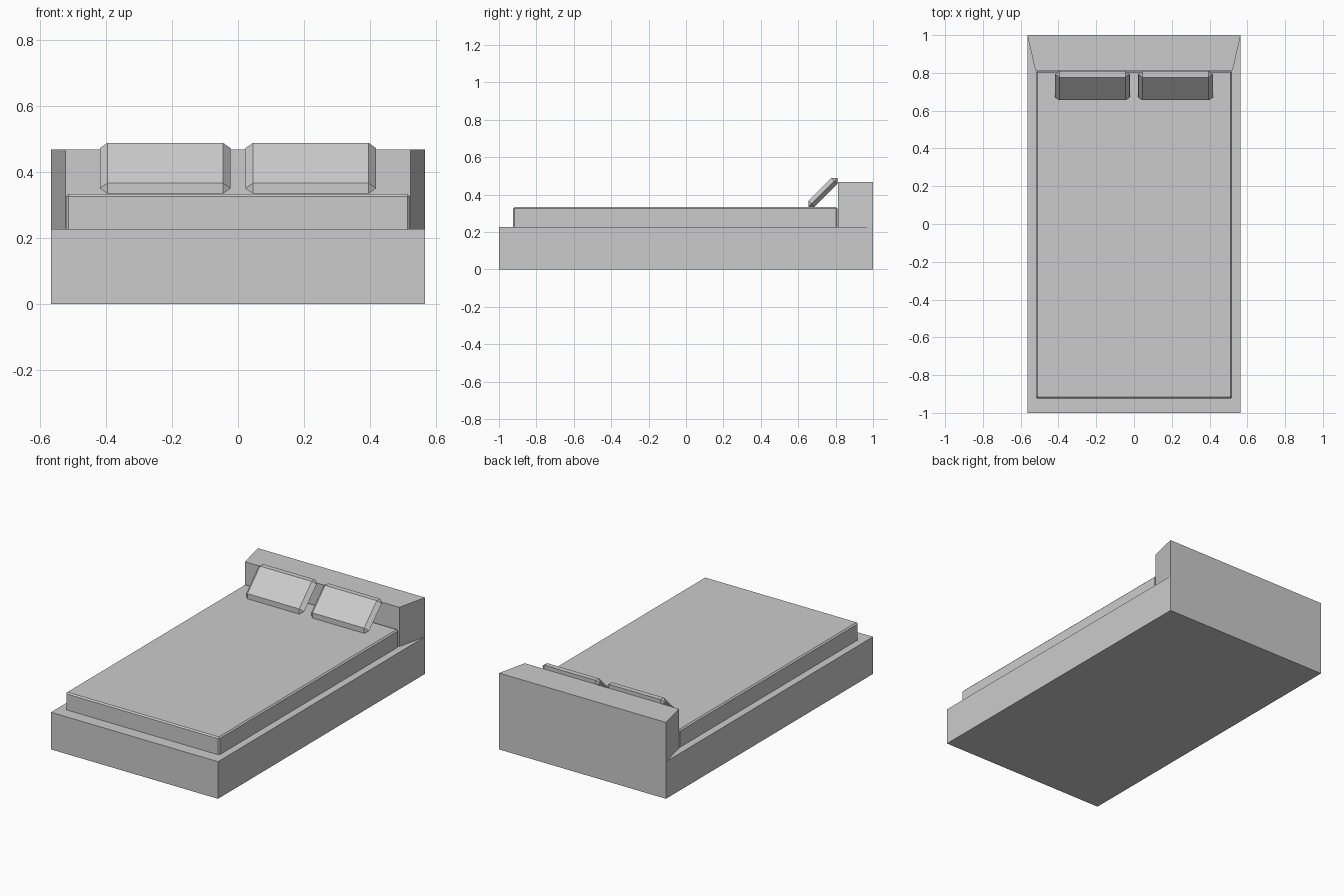
import bpy, bmesh
from math import radians
from mathutils import Matrix

if "Cube" in bpy.data.objects:
    bpy.data.objects.remove(bpy.data.objects["Cube"])


def make_object(name, bm):
    bmesh.ops.recalc_face_normals(bm, faces=bm.faces)
    mesh = bpy.data.meshes.new(name)
    bm.to_mesh(mesh)
    bm.free()
    obj = bpy.data.objects.new(name, mesh)
    bpy.context.collection.objects.link(obj)
    return obj


def chamfered_box(name, size, location, width, tilt=0.0, bevel_bottom=True):
    bm = bmesh.new()
    bmesh.ops.create_cube(bm, size=1.0, matrix=Matrix.Diagonal((*size, 1.0)))
    edges = [e for e in bm.edges
             if bevel_bottom or max(v.co.z for v in e.verts) > 0]
    bmesh.ops.bevel(bm, geom=edges, offset=width, segments=1,
                    affect='EDGES', clamp_overlap=True)
    bmesh.ops.remove_doubles(bm, verts=bm.verts, dist=0.0005)
    obj = make_object(name, bm)
    obj.location = location
    obj.rotation_euler.x = tilt
    return obj


# Bed frame: box base with a tapered headboard raised from its back edge
W, BASE_Z, HEAD_Z = 0.565, 0.227, 0.467
HEAD_W, HEAD_Y = 0.522, 0.813
bm = bmesh.new()
outline = [(-W, -1), (W, -1), (W, 1), (-W, 1)]
low = [bm.verts.new((x, y, 0)) for x, y in outline]
mid = [bm.verts.new((x, y, BASE_Z)) for x, y in outline]
inner = [bm.verts.new((x, HEAD_Y, BASE_Z)) for x in (HEAD_W, -HEAD_W)]
bm.faces.new(low[::-1])
for i in range(4):
    j = (i + 1) % 4
    bm.faces.new((low[i], low[j], mid[j], mid[i]))
bm.faces.new((mid[0], mid[1], mid[2], inner[0], inner[1], mid[3]))
foot = [inner[1], inner[0], mid[2], mid[3]]
head = [bm.verts.new((v.co.x, v.co.y, HEAD_Z)) for v in foot]
for i in range(4):
    j = (i + 1) % 4
    bm.faces.new((foot[i], foot[j], head[j], head[i]))
bm.faces.new(head)
make_object("bed_frame_with_headboard", bm)

# Mattress with a thin chamfer on the top and upright edges
chamfered_box("mattress", (1.04, 1.735, 0.106), (0, -0.0575, 0.28),
              0.008, bevel_bottom=False)

# Two pillows leaning on the headboard, chamfered to a ridge all round
for side, sx in (("left", -1), ("right", 1)):
    chamfered_box("pillow_" + side, (0.395, 0.217, 0.045),
                  (sx * 0.22, 0.732, 0.411), 0.0225, tilt=radians(45))
